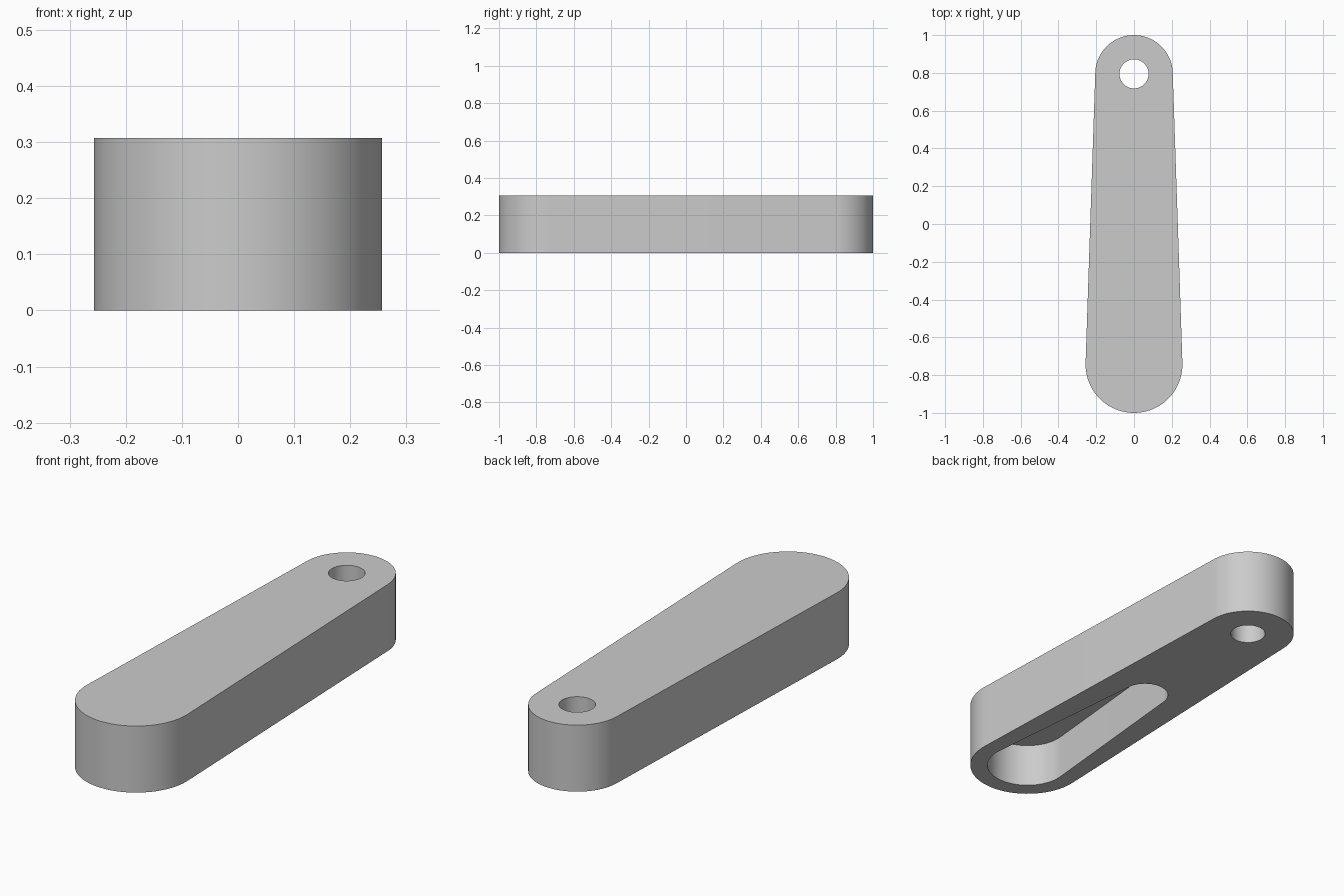
import bpy
import bmesh
from math import asin, cos, sin, pi

cube = bpy.data.objects.get("Cube")
if cube:
    bpy.data.objects.remove(cube, do_unlink=True)

U = 2 / 39                      # the arm is 39 units long
BIG_Y, SMALL_Y = -14.5 * U, 15.5 * U
HEIGHT = 6 * U


def arc(y, r, start, end, n=48):
    return [(r * cos(start + (end - start) * i / n),
             y + r * sin(start + (end - start) * i / n)) for i in range(n + 1)]


def taper_outline(y_big, r_big, y_small, r_small):
    """Two circles joined by their outer tangents."""
    a = asin((r_big - r_small) / (y_small - y_big))
    return (arc(y_big, r_big, pi - a, 2 * pi + a)
            + arc(y_small, r_small, a, pi - a))


def prism(name, outline, z0, z1):
    bm = bmesh.new()
    base = bm.faces.new([bm.verts.new((x, y, z0)) for x, y in outline])
    top = bmesh.ops.extrude_face_region(bm, geom=[base])["geom"]
    bmesh.ops.translate(bm, vec=(0, 0, z1 - z0),
                        verts=[v for v in top if isinstance(v, bmesh.types.BMVert)])
    bmesh.ops.recalc_face_normals(bm, faces=bm.faces)
    mesh = bpy.data.meshes.new(name)
    bm.to_mesh(mesh)
    bm.free()
    obj = bpy.data.objects.new(name, mesh)
    bpy.context.collection.objects.link(obj)
    return obj


grey = bpy.data.materials.new("plain grey")
grey.use_nodes = True
colour = (0.6, 0.6, 0.6, 1)
grey.diffuse_color = colour
grey.node_tree.nodes["Principled BSDF"].inputs["Base Color"].default_value = colour

# Tapered arm with rounded ends
arm = prism("tapered_arm", taper_outline(BIG_Y, 5 * U, SMALL_Y, 4 * U), 0, HEIGHT)

# Through hole at the narrow end, blind pocket underneath the wide end
hole = prism("pin_hole_cutter", arc(SMALL_Y, 1.5 * U, 0, 2 * pi, 64)[:-1],
             -U, HEIGHT + U)
pocket = prism("pocket_cutter",
               taper_outline(BIG_Y, 3.5 * U, BIG_Y + 16 * U, 2 * U), -U, 4 * U)

bpy.ops.object.select_all(action="DESELECT")
bpy.context.view_layer.objects.active = arm
arm.select_set(True)
for cutter in (hole, pocket):
    cutter.hide_render = True
    mod = arm.modifiers.new("cut", "BOOLEAN")
    mod.operation = "DIFFERENCE"
    mod.solver = "EXACT"
    mod.object = cutter
    bpy.ops.object.modifier_apply(modifier=mod.name)
    bpy.data.objects.remove(cutter, do_unlink=True)

arm.data.materials.clear()
arm.data.materials.append(grey)
bpy.ops.object.shade_smooth_by_angle(angle=pi / 6)
